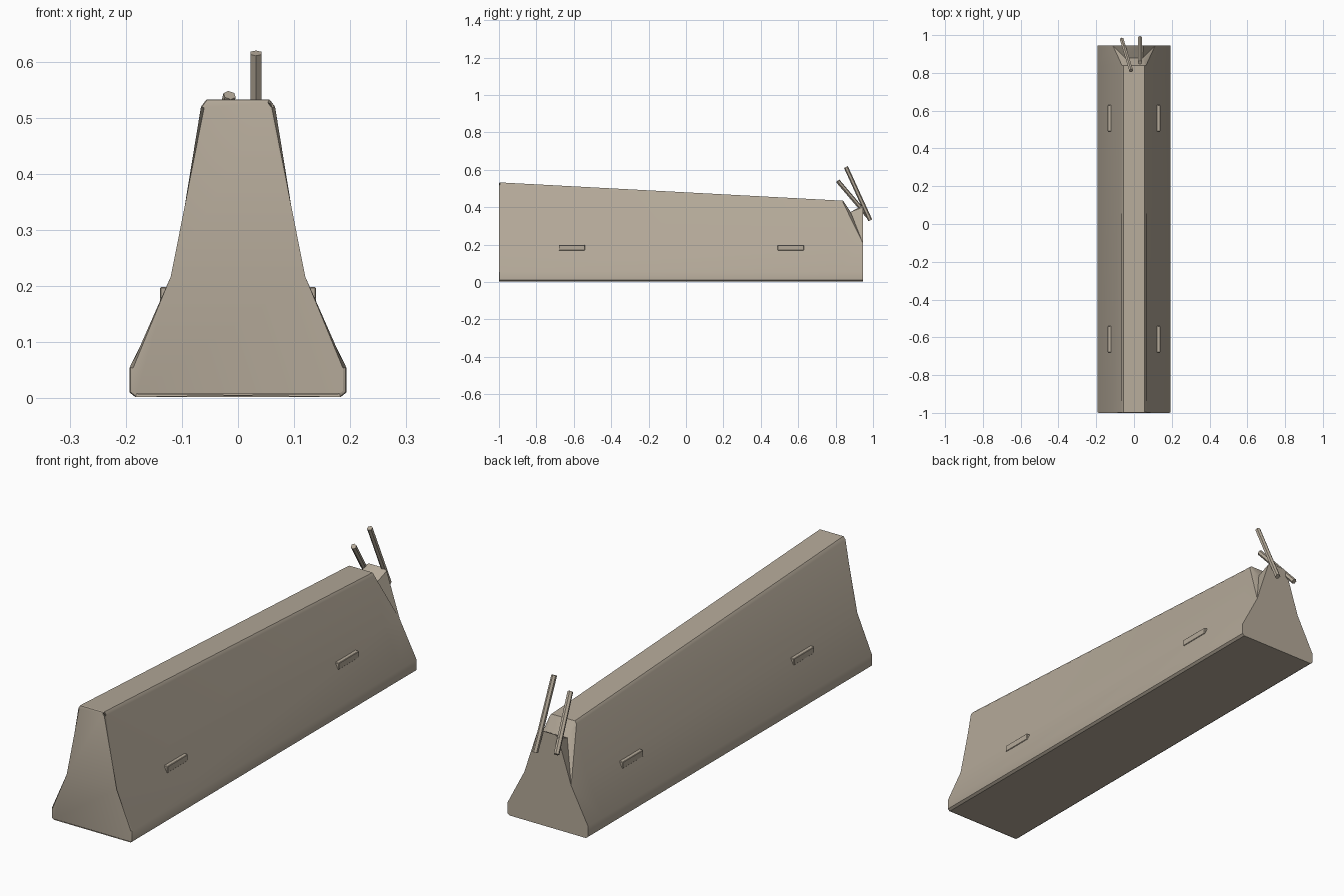
import bpy, bmesh
from mathutils import Vector

if "Cube" in bpy.data.objects:
    bpy.data.objects.remove(bpy.data.objects["Cube"])

concrete = bpy.data.materials.new("concrete_tan")
concrete.diffuse_color = (0.46, 0.40, 0.32, 1)
concrete.use_nodes = True
concrete.node_tree.nodes["Principled BSDF"].inputs["Base Color"].default_value = concrete.diffuse_color


def finish(name, bm, angle=0.5):
    bmesh.ops.recalc_face_normals(bm, faces=bm.faces)
    me = bpy.data.meshes.new(name)
    bm.to_mesh(me)
    bm.free()
    me.materials.append(concrete)
    ob = bpy.data.objects.new(name, me)
    bpy.context.collection.objects.link(ob)
    bpy.ops.object.select_all(action='DESELECT')
    ob.select_set(True)
    bpy.context.view_layer.objects.active = ob
    bpy.ops.object.shade_smooth_by_angle(angle=angle)
    return ob


# Barrier body: half profiles run from the floor to the top
base = [(0.183, 0.002), (0.193, 0.010), (0.193, 0.055), (0.114, 0.215)]
front = base + [(0.066, 0.520), (0.056, 0.533)]
rear = base + [(0.064, 0.424), (0.056, 0.435)]
end = base[:3] + [(0.112, 0.210), (0.050, 0.400), (0.035, 0.410)]

bm = bmesh.new()


def half(profile, y, s):
    return [bm.verts.new((s * x, y, z)) for x, z in profile]


F, R, E, M = {}, {}, {}, {}
for s in (-1, 1):
    F[s], R[s], E[s] = half(front, -1, s), half(rear, 0.84, s), half(end, 0.945, s)
    M[s] = bm.verts.new((s * 0.048, 0.88, 0.375))
    for i in range(5):
        bm.faces.new((F[s][i], F[s][i + 1], R[s][i + 1], R[s][i]))
    for i in range(3):
        bm.faces.new((R[s][i], R[s][i + 1], E[s][i + 1], E[s][i]))
    # Chipped corner beside the broken end
    r, e, m = R[s], E[s], M[s]
    for tri in ((r[3], r[4], e[3]), (r[4], r[5], m), (r[4], m, e[3]),
                (e[3], m, e[4]), (e[4], m, e[5])):
        bm.faces.new(tri)
# Bottom, top, notch and end caps
for a, b, i in ((F, R, 0), (R, E, 0), (F, R, 5)):
    bm.faces.new((a[-1][i], a[1][i], b[1][i], b[-1][i]))
bm.faces.new((R[-1][5], R[1][5], M[1], M[-1]))
bm.faces.new((M[-1], M[1], E[1][5], E[-1][5]))
bm.faces.new(F[1] + F[-1][::-1])
bm.faces.new(E[1] + E[-1][::-1])
# Softened rim of the intact end
rim = [ed for ed in bm.edges if all(v.co.y < -0.99 for v in ed.verts)]
bmesh.ops.bevel(bm, geom=rim, offset=0.006, segments=2, profile=0.5, affect='EDGES')
finish("barrier_body", bm, 0.6)


# Lifting lugs on both sides
def lug(name, x, y):
    bm = bmesh.new()
    bmesh.ops.create_cube(bm, size=1)
    for v in bm.verts:
        v.co = (x + v.co.x * 0.04, y + v.co.y * 0.14, 0.184 + v.co.z * 0.028)
    bmesh.ops.bevel(bm, geom=bm.edges[:], offset=0.002, segments=1, affect='EDGES')
    finish(name, bm)


for side, s in (("left", -1), ("right", 1)):
    for place, y in (("front", -0.61), ("rear", 0.56)):
        lug(f"lug_{side}_{place}", s * 0.119, y)


# Exposed reinforcing rods
def rod(name, a, b, radius=0.0115):
    a, b = Vector(a), Vector(b)
    d = b - a
    bm = bmesh.new()
    bmesh.ops.create_cone(bm, cap_ends=True, segments=6, radius1=radius,
                          radius2=radius, depth=d.length)
    q = d.to_track_quat('Z', 'Y')
    for v in bm.verts:
        v.co = q @ v.co + (a + b) / 2
    finish(name, bm)


rod("rod_tall", (0.032, 0.855, 0.615), (0.032, 0.985, 0.33))
rod("rod_short", (-0.015, 0.812, 0.54), (-0.065, 0.978, 0.345))
